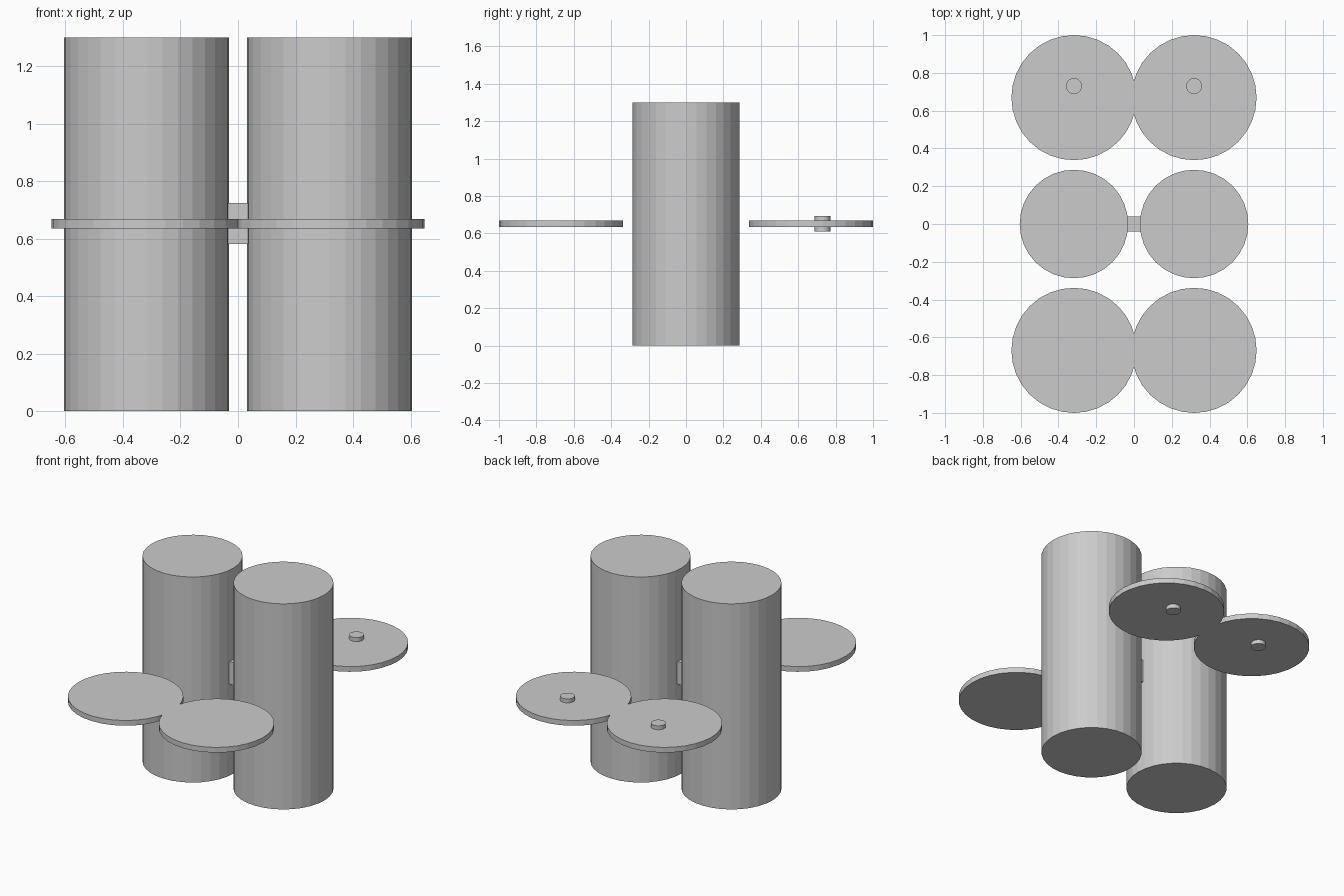
import bpy

if "Cube" in bpy.data.objects:
    bpy.data.objects.remove(bpy.data.objects["Cube"])

MID_Z = 0.652   # shared mid height of discs, pins and bridge
SIDE_X = 0.318  # offset of left and right halves


def cylinder(name, radius, height, x, y, z):
    bpy.ops.mesh.primitive_cylinder_add(
        vertices=32, radius=radius, depth=height, location=(x, y, z))
    bpy.context.object.name = name


for side, sx in (("left", -1), ("right", 1)):
    x = sx * SIDE_X
    # Tall barrel
    cylinder(f"{side}_barrel", 0.287, 1.30, x, 0, 0.65)
    # Flat discs in front and behind
    cylinder(f"{side}_front_disc", 0.331, 0.033, x, -0.669, MID_Z)
    cylinder(f"{side}_rear_disc", 0.331, 0.033, x, 0.669, MID_Z)
    # Small pin through the rear disc
    cylinder(f"{side}_pin", 0.042, 0.083, x, 0.73, MID_Z)

# Bridge joining the barrels
bpy.ops.mesh.primitive_cube_add(size=1, location=(0, 0, MID_Z))
bridge = bpy.context.object
bridge.name = "bridge"
bridge.scale = (0.07, 0.08, 0.143)
